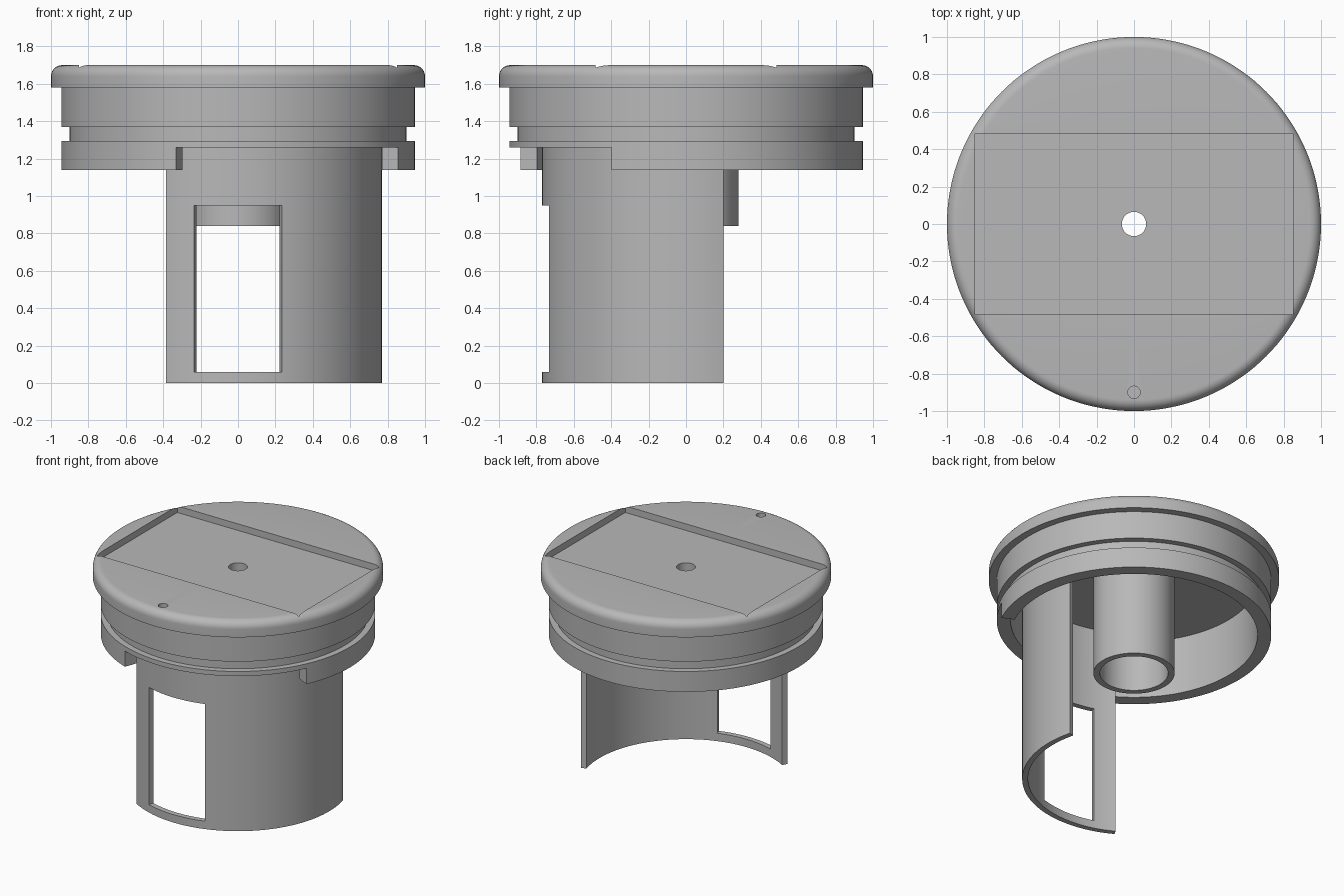
import bpy, bmesh
from math import sin, cos, pi, radians

cube = bpy.data.objects.get("Cube")
if cube:
    bpy.data.objects.remove(cube, do_unlink=True)

grey = bpy.data.materials.new("plain grey")
grey.use_nodes = True
grey.diffuse_color = (0.48, 0.48, 0.48, 1)
grey.node_tree.nodes["Principled BSDF"].inputs["Base Color"].default_value = grey.diffuse_color


def lathe(name, profile, start=0, end=360, steps=144):
    """Revolve a closed (radius, height) profile; partial sweeps get end caps."""
    full = end - start == 360
    bm = bmesh.new()
    rings = []
    for i in range(steps if full else steps + 1):
        a = radians(start + (end - start) * i / steps)
        rings.append([bm.verts.new((r * cos(a), r * sin(a), z)) for r, z in profile])
    n = len(profile)
    for i in range(steps):
        p, q = rings[i], rings[(i + 1) % len(rings)]
        for j in range(n):
            k = (j + 1) % n
            bm.faces.new((p[j], q[j], q[k], p[k]))
    if not full:
        bm.faces.new(rings[0])
        bm.faces.new(rings[-1])
    bmesh.ops.recalc_face_normals(bm, faces=bm.faces)
    mesh = bpy.data.meshes.new(name)
    bm.to_mesh(mesh)
    bm.free()
    mesh.materials.append(grey)
    obj = bpy.data.objects.new(name, mesh)
    bpy.context.collection.objects.link(obj)
    return obj


def wall(r0, r1, z0, z1):
    return [(r0, z0), (r1, z0), (r1, z1), (r0, z1)]


def activate(obj):
    bpy.ops.object.select_all(action='DESELECT')
    obj.select_set(True)
    bpy.context.view_layer.objects.active = obj


def cut(obj, cutter):
    cutter.hide_render = True
    mod = obj.modifiers.new("cut", 'BOOLEAN')
    mod.operation = 'DIFFERENCE'
    mod.solver = 'EXACT'
    mod.object = cutter
    activate(obj)
    bpy.ops.object.modifier_apply(modifier=mod.name)
    bpy.data.objects.remove(cutter, do_unlink=True)


# Cap: rounded lid, grooved skirt, hollow underside and centre hole
top, ceiling, fillet = 1.70, 1.58, 0.06
rounded = [(1 - fillet + fillet * cos(t * pi / 16), top - fillet + fillet * sin(t * pi / 16))
           for t in range(9)]
cap = lathe("cap", [(0.065, ceiling), (0.85, ceiling), (0.85, 1.14), (0.945, 1.14),
                    (0.945, 1.295), (0.90, 1.295), (0.90, 1.37), (0.945, 1.37),
                    (0.945, 1.58), (1.0, 1.58)] + rounded + [(0.065, top)])

# Rectangular recess in the lid
bpy.ops.mesh.primitive_cube_add(size=1, location=(0, 0, top + 0.05))
recess = bpy.context.object
recess.scale = (1.70, 0.97, 0.2)
cut(cap, recess)

# Small blind marker hole
bpy.ops.mesh.primitive_cylinder_add(vertices=32, radius=0.033, depth=0.1,
                                    location=(0, -0.9, top))
cut(cap, bpy.context.object)

# Gap in the lower skirt
cut(cap, lathe("skirt_gap", wall(0.8, 1.1, 1.0, 1.26), 249.5, 335, 48))

# Curved hanging shield with a window
shield = lathe("curved_shield", wall(0.73, 0.77, 0, ceiling + 0.01), 240, 375, 72)
cut(shield, lathe("window_opening", wall(0.6, 0.9, 0.06, 0.95), 252.2, 287.8, 24))

# Central sleeve under the lid
sleeve = lathe("centre_sleeve", wall(0.235, 0.28, 0.84, ceiling + 0.01), steps=96)

for part in (cap, shield, sleeve):
    activate(part)
    bpy.ops.object.shade_smooth_by_angle(angle=radians(30))
